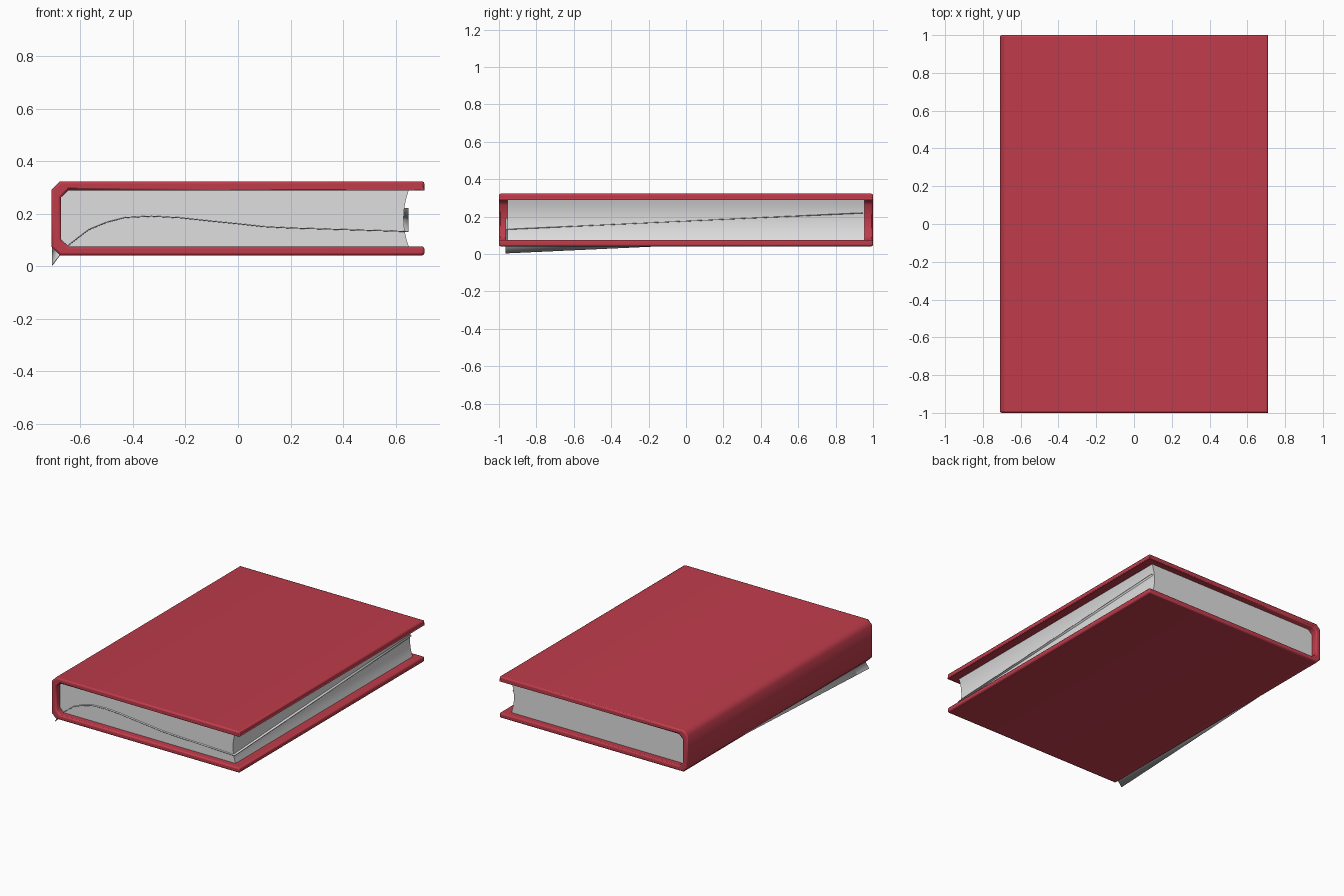
import bpy, bmesh, math

if "Cube" in bpy.data.objects:
    bpy.data.objects.remove(bpy.data.objects["Cube"])


def material(name, color):
    m = bpy.data.materials.new(name)
    m.diffuse_color = (*color, 1)
    m.use_nodes = True
    m.node_tree.nodes["Principled BSDF"].inputs["Base Color"].default_value = m.diffuse_color
    return m


RED = material("red cover", (0.52, 0.045, 0.07))
PAPER = material("paper", (0.74, 0.74, 0.74))


def prism(name, outline, y0, y1, mat):
    """Extrude an x/z outline along y."""
    bm = bmesh.new()
    face = bm.faces.new([bm.verts.new((x, y0, z)) for x, z in outline])
    ext = bmesh.ops.extrude_face_region(bm, geom=[face])
    for v in ext["geom"]:
        if isinstance(v, bmesh.types.BMVert):
            v.co.y = y1
    bmesh.ops.recalc_face_normals(bm, faces=bm.faces)
    return finish(name, bm, mat)


def finish(name, bm, mat):
    mesh = bpy.data.meshes.new(name)
    bm.to_mesh(mesh)
    bm.free()
    mesh.materials.append(mat)
    ob = bpy.data.objects.new(name, mesh)
    bpy.context.collection.objects.link(ob)
    return ob


def smooth(ob, degrees):
    bpy.ops.object.select_all(action='DESELECT')
    ob.select_set(True)
    bpy.context.view_layer.objects.active = ob
    bpy.ops.object.shade_smooth_by_angle(angle=math.radians(degrees))


MID = 0.182  # height of the book's middle plane


def mirrored(lower):
    """Complete a lower outline with its reflection in the middle plane."""
    return lower + [(x, 2 * MID - z) for x, z in reversed(lower)]


# Cover: C-shaped wrap with chamfered spine and softened edges
cover = prism("cover", mirrored([
    (0.71, 0.075), (0.71, 0.041), (-0.678, 0.041), (-0.71, 0.073)])
    + [(0.71, 0.289), (-0.645, 0.289), (-0.674, 0.262),
       (-0.674, 0.102), (-0.645, 0.075)], -1, 1, RED)
bev = cover.modifiers.new("soft edges", 'BEVEL')
bev.width = 0.009
bev.segments = 2
bev.limit_method = 'ANGLE'
bev.angle_limit = math.radians(60)
smooth(cover, 60)

# Page block: chamfered at the spine, hollowed at the fore edge
fore = []
for i in range(9):
    t = i / 4 - 1
    fore.append((0.631 + 0.02 * t * t, MID + 0.109 * t))
pages = prism("pages", fore + [
    (-0.643, 0.291), (-0.676, 0.262), (-0.676, 0.102), (-0.643, 0.073)],
    -0.955, 0.955, PAPER)
smooth(pages, 30)

# Loose leaf: thin wavy sheet that rises towards the back
wave = [(-0.707, 0.004), (-0.678, 0.043), (-0.64, 0.084), (-0.57, 0.138),
        (-0.5, 0.167), (-0.43, 0.185), (-0.33, 0.19), (-0.22, 0.184),
        (-0.1, 0.171), (0.0, 0.161), (0.1, 0.150), (0.2, 0.145),
        (0.4, 0.139), (0.6, 0.133), (0.649, 0.131)]
bm = bmesh.new()
Y0, Y1, RISE = -0.966, 0.945, 0.088
rows = [[bm.verts.new((x, y, z + dz)) for x, z in wave]
        for y, dz in ((Y0, 0), (Y1, RISE))]
for i in range(len(wave) - 1):
    bm.faces.new((rows[0][i], rows[0][i + 1], rows[1][i + 1], rows[1][i]))
leaf = finish("loose_leaf", bm, PAPER)
sol = leaf.modifiers.new("thickness", 'SOLIDIFY')
sol.thickness = 0.003
sol.offset = 0
smooth(leaf, 40)
